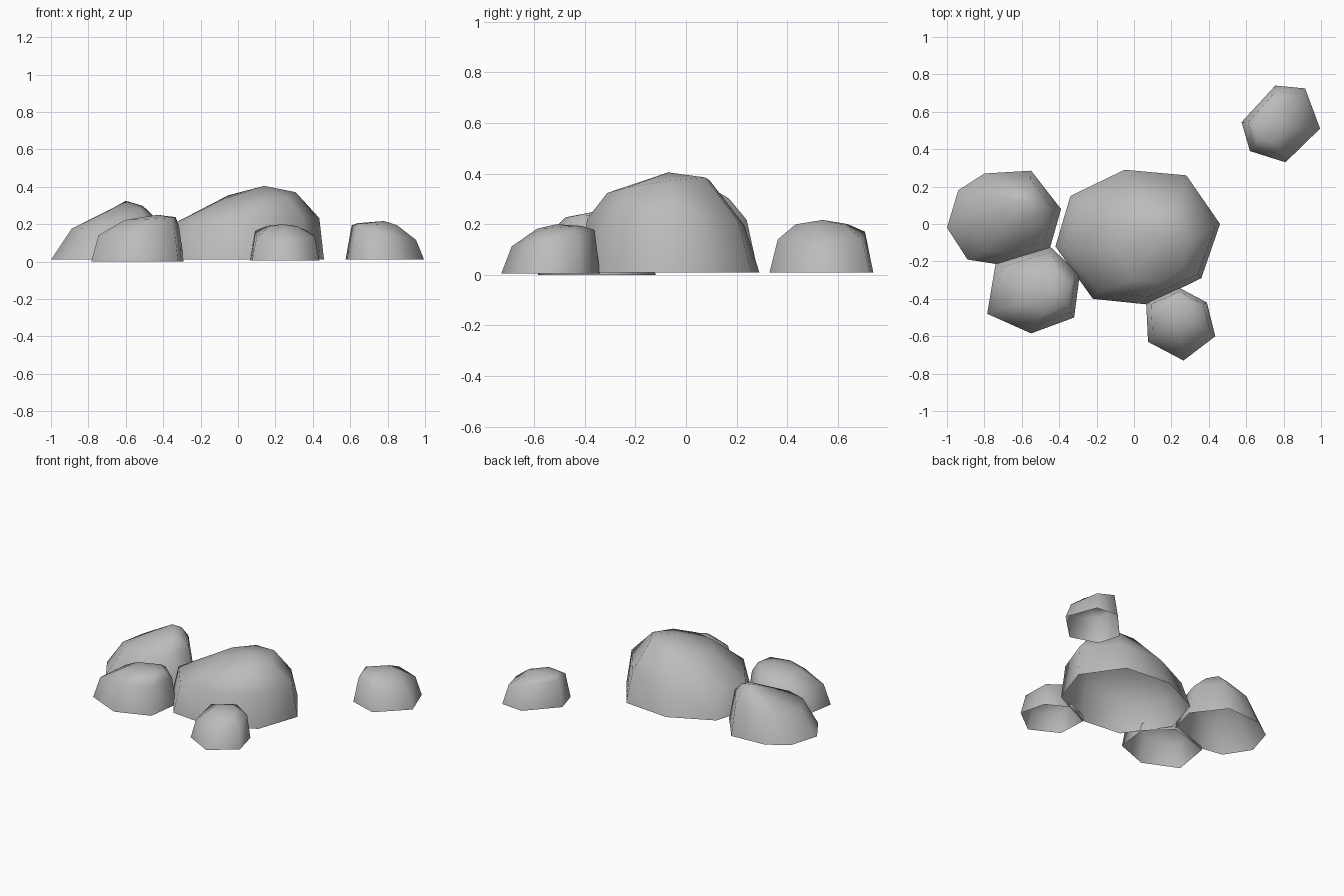
import bpy, bmesh
from mathutils import Vector

cube = bpy.data.objects.get("Cube")
if cube:
    bpy.data.objects.remove(cube, do_unlink=True)

stone = bpy.data.materials.new("stone grey")
stone.use_nodes = True
GREY = (0.5, 0.5, 0.5, 1)
stone.diffuse_color = GREY
stone.node_tree.nodes["Principled BSDF"].inputs["Base Color"].default_value = GREY


def rock(name, base, outline, rings, peak):
    """Open shell: each ring is (scale x, scale y, centre x, centre y, z, tilt x, tilt y)."""
    n = len(outline)
    mid = [(min(p[i] for p in outline) + max(p[i] for p in outline)) / 2 for i in (0, 1)]
    bm = bmesh.new()
    loops = [[bm.verts.new((x, y, base)) for x, y in outline]]
    for sx, sy, cx, cy, z, tx, ty in rings:
        loop = []
        for x, y in outline:
            dx, dy = (x - mid[0]) * sx, (y - mid[1]) * sy
            loop.append(bm.verts.new((cx + dx, cy + dy, z + tx * dx + ty * dy)))
        loops.append(loop)
    for low, high in zip(loops, loops[1:]):
        for i in range(n):
            j = (i + 1) % n
            bm.faces.new((low[i], low[j], high[j], high[i]))
    top = bm.verts.new(Vector(peak))
    for i in range(n):
        bm.faces.new((loops[-1][i], loops[-1][(i + 1) % n], top))
    bmesh.ops.recalc_face_normals(bm, faces=bm.faces)
    if sum(f.normal.z for f in bm.faces) < 0:
        bmesh.ops.reverse_faces(bm, faces=bm.faces)
    for f in bm.faces:
        f.smooth = True
    mesh = bpy.data.meshes.new(name)
    bm.to_mesh(mesh)
    bm.free()
    mesh.materials.append(stone)
    obj = bpy.data.objects.new(name, mesh)
    bpy.context.collection.objects.link(obj)


# Main boulder
rock("large_boulder", 0.01,
     [(-.42, -.12), (-.34, .15), (-.05, .29), (.28, .26), (.46, 0),
      (.36, -.29), (.07, -.43), (-.22, -.40)],
     [(.92, .86, .03, -.08, .21, .06, -.03), (.45, .56, .11, -.11, .35, .08, .14)],
     (.14, -.07, .405))

# Tall stone on the right-hand side
rock("side_boulder", 0.01,
     [(-1, -.02), (-.94, .18), (-.80, .27), (-.55, .285), (-.39, .08),
      (-.45, -.13), (-.73, -.215), (-.89, -.19)],
     [(.75, .80, -.66, .04, .20, .10, .03), (.30, .32, -.60, .09, .285, .11, .15)],
     (-.60, .13, .325))

# Front stone wedged between the two
rock("front_boulder", 0,
     [(-.785, -.48), (-.74, -.21), (-.45, -.12), (-.29, -.27),
      (-.32, -.50), (-.55, -.585)],
     [(.87, .84, -.53, -.35, .165, .10, .02), (.55, .50, -.47, -.36, .23, .05, .02)],
     (-.43, -.36, .25))

# Small stone at the front
rock("small_front_stone", 0.005,
     [(.075, -.63), (.065, -.42), (.24, -.34), (.39, -.42), (.435, -.60), (.265, -.73)],
     [(.86, .84, .25, -.525, .145, 0, .20), (.45, .45, .24, -.50, .188, 0, .06)],
     (.24, -.51, .20))

# Small stone lying apart at the back
rock("small_back_stone", 0.01,
     [(.575, .545), (.62, .39), (.81, .33), (.995, .51), (.915, .725), (.755, .74)],
     [(.82, .84, .78, .535, .155, -.22, .06), (.50, .50, .745, .535, .20, -.05, 0)],
     (.78, .54, .217))
